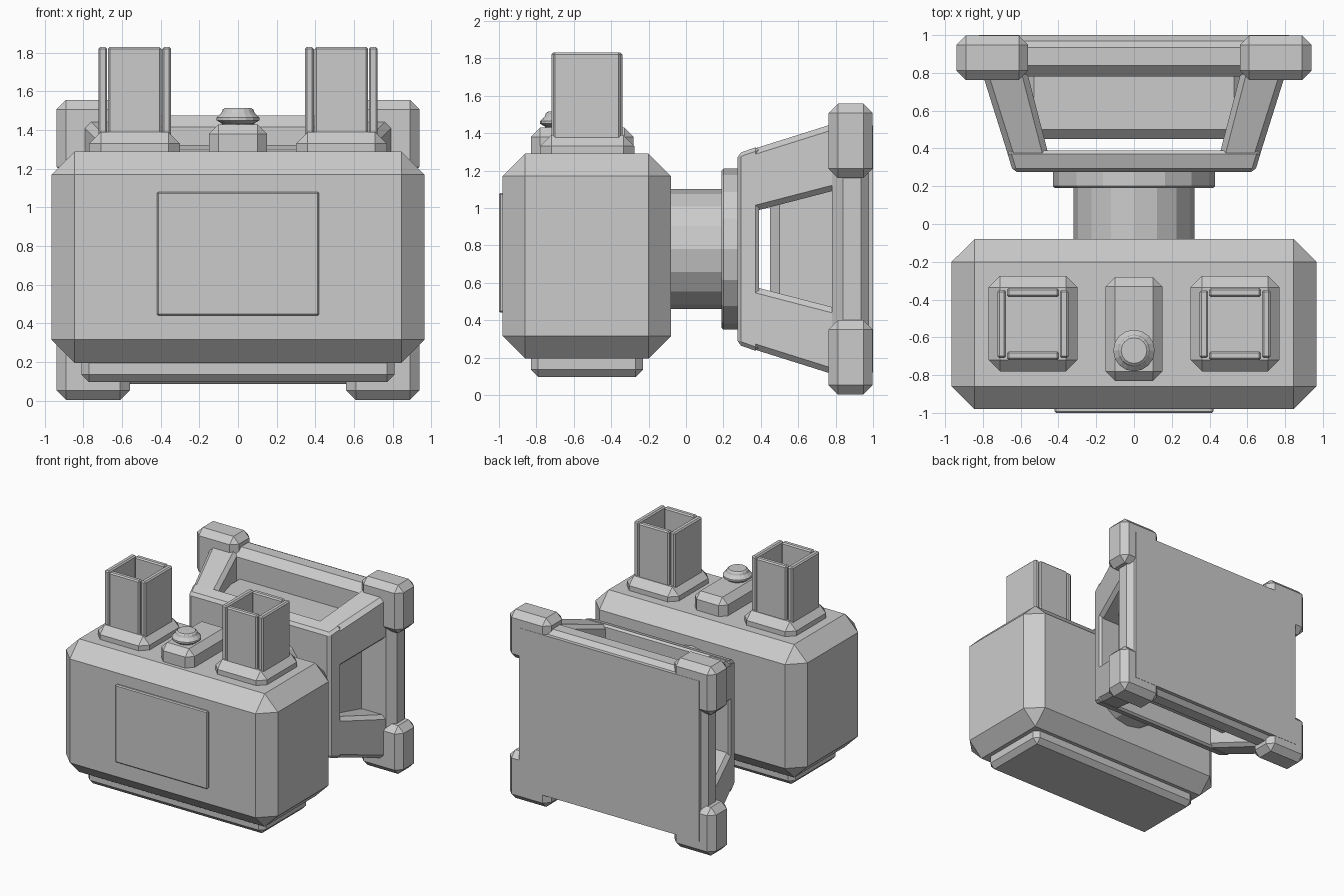
import bpy, bmesh, math
from mathutils import Matrix

if "Cube" in bpy.data.objects:
    bpy.data.objects.remove(bpy.data.objects["Cube"], do_unlink=True)

grey = bpy.data.materials.new("plain_grey")
grey.use_nodes = True
grey.diffuse_color = (0.6, 0.6, 0.6, 1)
grey.node_tree.nodes["Principled BSDF"].inputs["Base Color"].default_value = (0.6, 0.6, 0.6, 1)

MID = 0.78  # height of the neck and rear frame axis


def finish(name, bm, bevel=0):
    if bevel:
        bmesh.ops.bevel(bm, geom=bm.edges[:], offset=bevel, segments=1,
                        affect='EDGES', profile=0.5)
    bmesh.ops.recalc_face_normals(bm, faces=bm.faces[:])
    mesh = bpy.data.meshes.new(name)
    bm.to_mesh(mesh)
    bm.free()
    mesh.materials.append(grey)
    obj = bpy.data.objects.new(name, mesh)
    bpy.context.collection.objects.link(obj)
    return obj


def loft(name, near, far, bevel=0):
    """Six-sided block between two (x0, x1, z0, z1, y) rectangles."""
    bm = bmesh.new()
    rings = []
    for x0, x1, z0, z1, y in (near, far):
        rings.append([bm.verts.new((x, y, z)) for x, z in
                      ((x0, z0), (x1, z0), (x1, z1), (x0, z1))])
    a, b = rings
    bm.faces.new(a)
    bm.faces.new(b[::-1])
    for i in range(4):
        j = (i + 1) % 4
        bm.faces.new((a[i], b[i], b[j], a[j]))
    return finish(name, bm, bevel)


def box(name, x0, x1, y0, y1, z0, z1, bevel=0):
    return loft(name, (x0, x1, z0, z1, y0), (x0, x1, z0, z1, y1), bevel)


def lathe(name, profile, sides, matrix):
    """Turned solid from (radius, height) points."""
    bm = bmesh.new()
    rings = [[bm.verts.new((r * math.cos(math.tau * i / sides),
                            r * math.sin(math.tau * i / sides), h))
              for i in range(sides)] for r, h in profile]
    bm.faces.new(rings[0])
    bm.faces.new(rings[-1])
    for a, b in zip(rings, rings[1:]):
        for i in range(sides):
            j = (i + 1) % sides
            bm.faces.new((a[i], a[j], b[j], b[i]))
    bm.transform(matrix)
    return finish(name, bm)


# Main body with its base and front plate
box("body", -0.965, 0.965, -0.98, -0.08, 0.195, 1.29, 0.12)
box("body_base", -0.81, 0.81, -0.83, -0.23, 0.095, 0.29, 0.04)
box("front_plate", -0.42, 0.42, -1.0, -0.95, 0.44, 1.08, 0.008)

# Two open square towers, each made of four separate wall plates
for side, cx in (("left", 0.535), ("right", -0.535)):
    box(side + "_tower_base", cx - 0.235, cx + 0.235, -0.78, -0.275, 1.2, 1.39, 0.06)
    for s, tag in ((-1, "inner"), (1, "outer")):
        wx = cx + s * 0.165
        box(f"{side}_tower_{tag}_side_wall", wx - 0.023, wx + 0.023,
            -0.71, -0.35, 1.36, 1.83, 0.01)
        wy = -0.53 + s * 0.167
        box(f"{side}_tower_{tag}_cross_wall", cx - 0.138, cx + 0.138,
            wy - 0.023, wy + 0.023, 1.36, 1.83, 0.01)

# Push button on its raised mount
box("button_mount", -0.15, 0.15, -0.83, -0.28, 1.2, 1.43, 0.05)
lathe("button", [(0.08, 1.42), (0.085, 1.435), (0.11, 1.45), (0.11, 1.465),
                 (0.085, 1.49), (0.08, 1.505), (0.068, 1.515)],
      16, Matrix.Translation((0, -0.67, 0)))

# Neck and flange along the depth axis
along_y = Matrix.Translation((0, 0, MID)) @ Matrix.Rotation(-math.pi / 2, 4, 'X')
lathe("neck", [(0.32, -0.12), (0.32, 0.22)], 16, along_y)
lathe("neck_flange", [(0.42, 0.19), (0.43, 0.2), (0.43, 0.3)], 16, along_y)

# Flared rear frame: front slab, recessed core and four corner struts
loft("frame_front_slab", (-0.64, 0.64, MID - 0.51, MID + 0.51, 0.275),
     (-0.675, 0.675, MID - 0.55, MID + 0.55, 0.39), 0.02)
box("frame_core", -0.58, 0.58, 0.45, 0.85, MID - 0.46, MID + 0.46, 0.05)
for sx, xn in ((1, "left"), (-1, "right")):
    for sz, zn in ((1, "upper"), (-1, "lower")):
        def corner(xa, xb, za, zb, y):
            xs = sorted((sx * xa, sx * xb))
            zs = sorted((MID + sz * za, MID + sz * zb))
            return (*xs, *zs, y)
        loft(f"{zn}_{xn}_strut", corner(0.43, 0.64, 0.18, 0.51, 0.28),
             corner(0.57, 0.81, 0.32, 0.68, 0.82), 0.03)
        # Chunky corner block of the rear panel
        loft(f"{zn}_{xn}_corner_block", corner(0.56, 0.94, 0.38, 0.777, 0.762),
             corner(0.56, 0.94, 0.38, 0.777, 0.998), 0.05)

# Rear panel and its flat back plate
box("rear_panel", -0.86, 0.86, 0.78, 0.995, 0.085, 1.475, 0.06)
box("back_plate", -0.82, 0.82, 0.95, 1.0, 0.12, 1.44)
